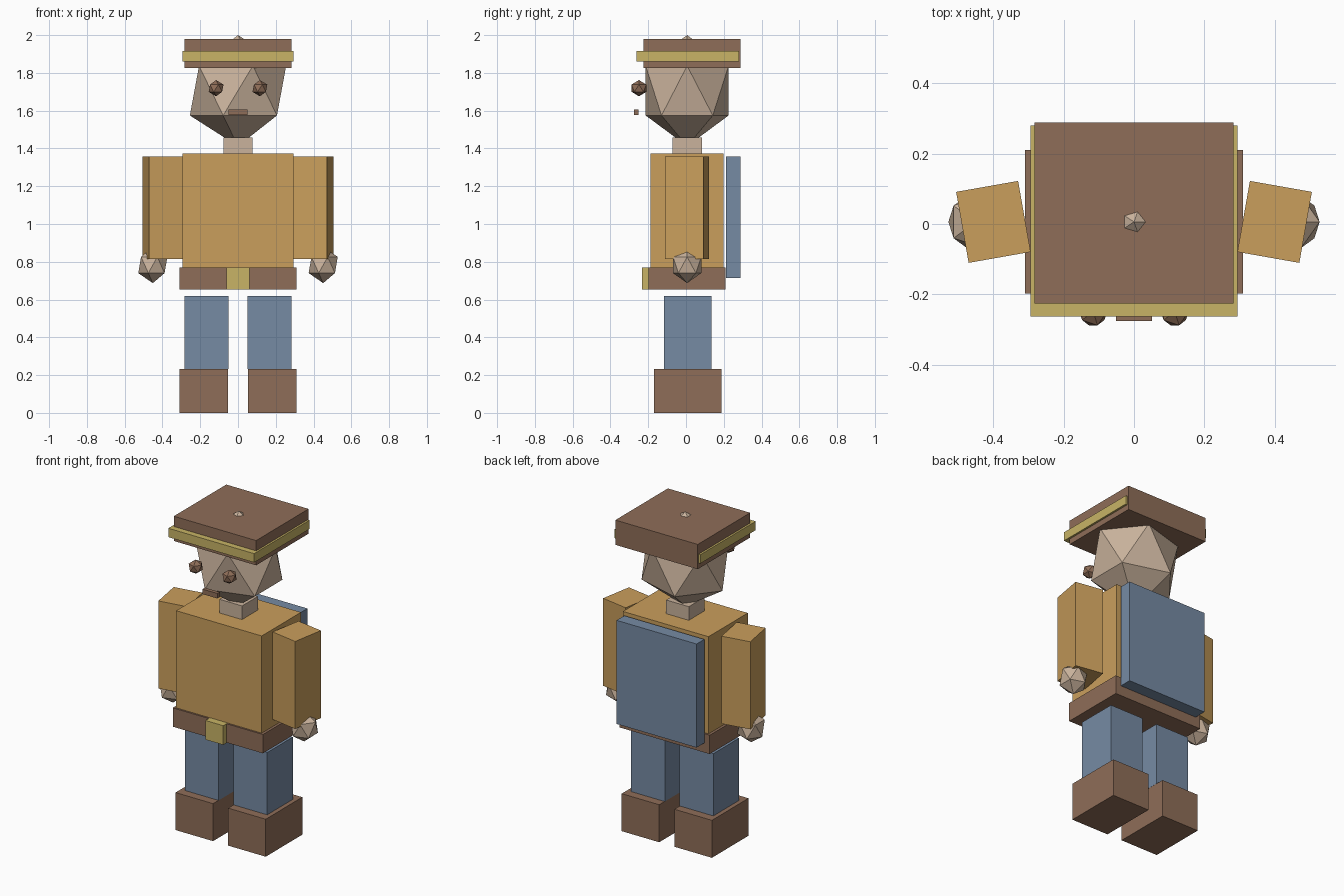
import bpy
import bmesh
import math
from mathutils import Matrix, Vector

if "Cube" in bpy.data.objects:
    bpy.data.objects.remove(bpy.data.objects["Cube"], do_unlink=True)


def make_material(name, rgb):
    mat = bpy.data.materials.new(name)
    mat.use_nodes = True
    mat.diffuse_color = (*rgb, 1)
    mat.node_tree.nodes["Principled BSDF"].inputs["Base Color"].default_value = (*rgb, 1)
    return mat


SHIRT = make_material("ochre cloth", (0.59, 0.345, 0.108))
BROWN = make_material("brown leather", (0.275, 0.155, 0.098))
BLUE = make_material("blue denim", (0.18, 0.256, 0.37))
GOLD = make_material("dull gold", (0.58, 0.456, 0.133))
SKIN = make_material("skin", (0.59, 0.45, 0.335))

MID_Y = 0.006  # depth of the body's middle plane


def add_object(name, bm, location, mat):
    mesh = bpy.data.meshes.new(name)
    bm.to_mesh(mesh)
    bm.free()
    mesh.materials.append(mat)
    obj = bpy.data.objects.new(name, mesh)
    obj.location = location
    bpy.context.collection.objects.link(obj)
    return obj


def box(name, mat, x, y, z, turn=0):
    """Box from (low, high) ranges, turned about its own vertical axis."""
    ranges = (x, y, z)
    size = Vector([hi - lo for lo, hi in ranges])
    centre = Vector([(hi + lo) / 2 for lo, hi in ranges])
    bm = bmesh.new()
    bmesh.ops.create_cube(bm, size=1, matrix=Matrix.Diagonal((*size, 1)))
    obj = add_object(name, bm, centre, mat)
    obj.rotation_euler.z = math.radians(turn)
    return obj


def gem(name, mat, centre, radii):
    """Twenty-sided ball."""
    bm = bmesh.new()
    bmesh.ops.create_icosphere(bm, subdivisions=1, radius=1,
                               matrix=Matrix.Diagonal((*radii, 1)))
    return add_object(name, bm, centre, mat)


def around(middle, width):
    return (middle - width / 2, middle + width / 2)


# Head, face and neck
gem("head", SKIN, (0, MID_Y, 1.706), (0.285, 0.258, 0.294))
box("neck", SKIN, around(0, 0.156), around(MID_Y, 0.156), (1.36, 1.459))
box("mouth", BROWN, around(0, 0.102), (-0.276, -0.252), (1.576, 1.607))

# Hat and its band
box("hat", BROWN, around(0, 0.566), (-0.226, 0.289), (1.825, 1.979))
box("hat_band", GOLD, around(0, 0.59), (-0.263, 0.28), (1.86, 1.915))

# Torso, belt and backpack
box("torso", SHIRT, around(0, 0.588), around(MID_Y, 0.386), (0.7, 1.374))
box("belt", BROWN, around(0, 0.62), around(MID_Y, 0.408), (0.653, 0.77))
box("belt_buckle", GOLD, around(0, 0.122), (-0.232, -0.18), (0.652, 0.771))
box("backpack", BLUE, around(0, 0.55), (0.213, 0.289), (0.714, 1.358))

# Paired parts
for side, s in (("left", 1), ("right", -1)):
    gem(f"{side}_eye", BROWN, (s * 0.116, -0.249, 1.719), (0.044, 0.046, 0.043))
    box(f"{side}_arm", SHIRT, around(s * 0.4, 0.179), around(MID_Y, 0.205),
        (0.814, 1.358), turn=-10 * s)
    gem(f"{side}_hand", SKIN, (s * 0.451, MID_Y, 0.783), (0.086, 0.088, 0.096))
    box(f"{side}_leg", BLUE, around(s * 0.167, 0.232), around(0.009, 0.253),
        (0.233, 0.62))
    box(f"{side}_boot", BROWN, around(s * 0.181, 0.258), around(0.009, 0.359),
        (0, 0.233))
